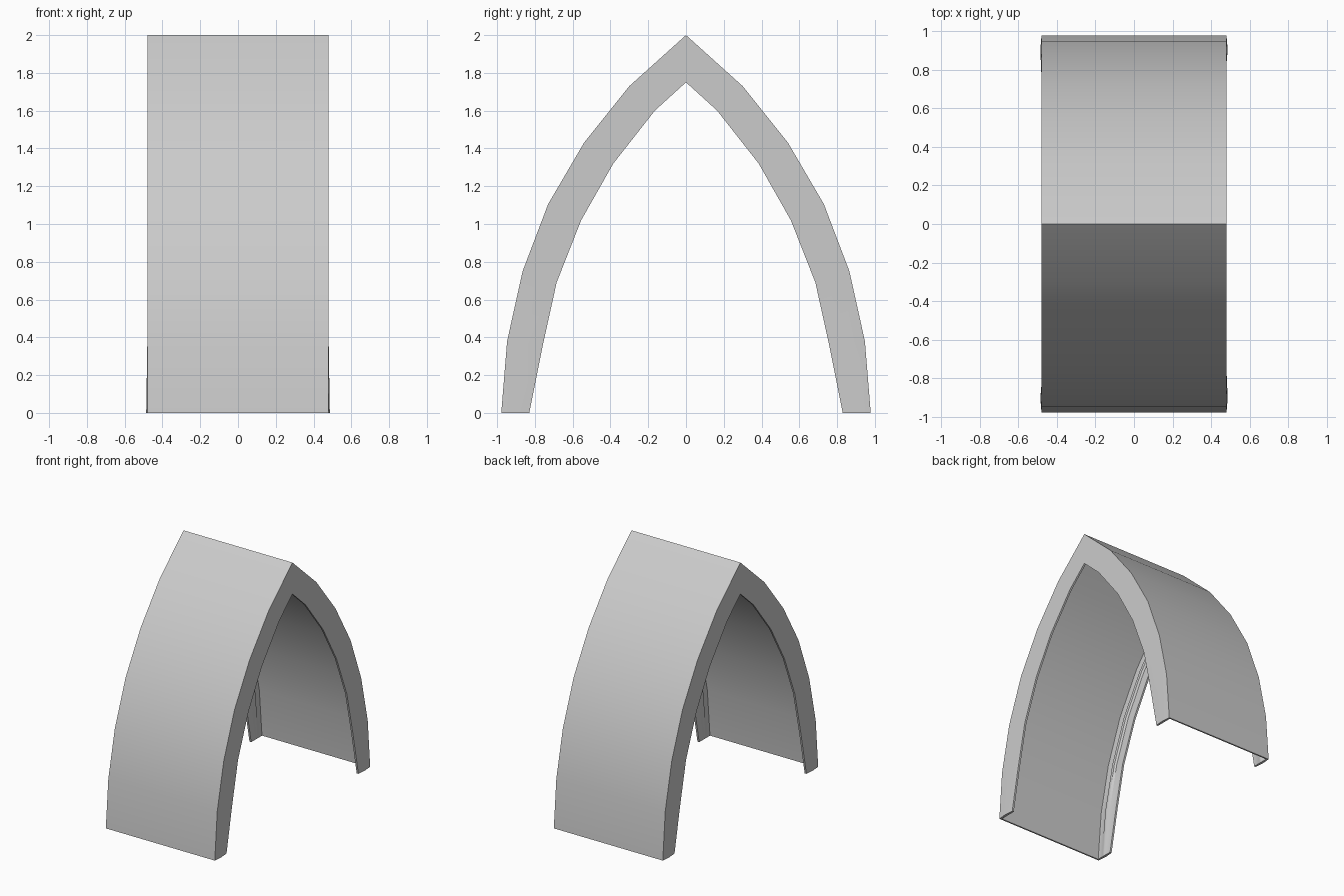
import bpy, bmesh, math

if "Cube" in bpy.data.objects:
    bpy.data.objects.remove(bpy.data.objects["Cube"])

# Half profiles (y, z) from apex to foot
outer = [(0, 2), (.30, 1.73), (.54, 1.43), (.73, 1.105), (.865, .75), (.947, .38), (.978, 0)]
inner = [(0, 1.75), (.165, 1.6), (.385, 1.32), (.555, 1.02), (.685, .69), (.76, .35), (.83, 0)]


def full(half):
    return [(-y, z) for y, z in reversed(half[1:])] + half


# Channel section (x, depth): thin roof with a ribbed flange at each end
half_section = [(.48, 0), (.48, .5), (.48, 1), (.465, 1), (.465, .62),
                (.453, .55), (.453, .42), (.465, .35), (.465, .08)]
section = half_section + [(-x, t) for x, t in reversed(half_section)]

# Sweep the section over the pointed arch
bm = bmesh.new()
rings = []
stations = list(zip(full(outer), full(inner)))
for i, ((yo, zo), (yi, zi)) in enumerate(stations):
    foot = i in (0, len(stations) - 1)
    ring = []
    for j, (x, t) in enumerate(section):
        if foot and j in (1, len(section) - 2):
            x = math.copysign(.486, x)      # slight flare at the feet
        if foot and abs(x) < .46:
            x = math.copysign(.465, x)      # rib fades out at the feet
        ring.append(bm.verts.new((x, yo + (yi - yo) * t, zo + (zi - zo) * t)))
    rings.append(ring)
n = len(section)
for a, b in zip(rings, rings[1:]):
    for j in range(n):
        k = (j + 1) % n
        bm.faces.new((a[j], a[k], b[k], b[j]))
bm.faces.new(rings[0])
bm.faces.new(rings[-1][::-1])
bmesh.ops.recalc_face_normals(bm, faces=bm.faces[:])

mesh = bpy.data.meshes.new("pointed_arch_roof")
bm.to_mesh(mesh)
bm.free()
roof = bpy.data.objects.new("pointed_arch_roof", mesh)
bpy.context.collection.objects.link(roof)
bpy.context.view_layer.objects.active = roof
roof.select_set(True)
bpy.ops.object.shade_smooth_by_angle(angle=math.radians(30))
